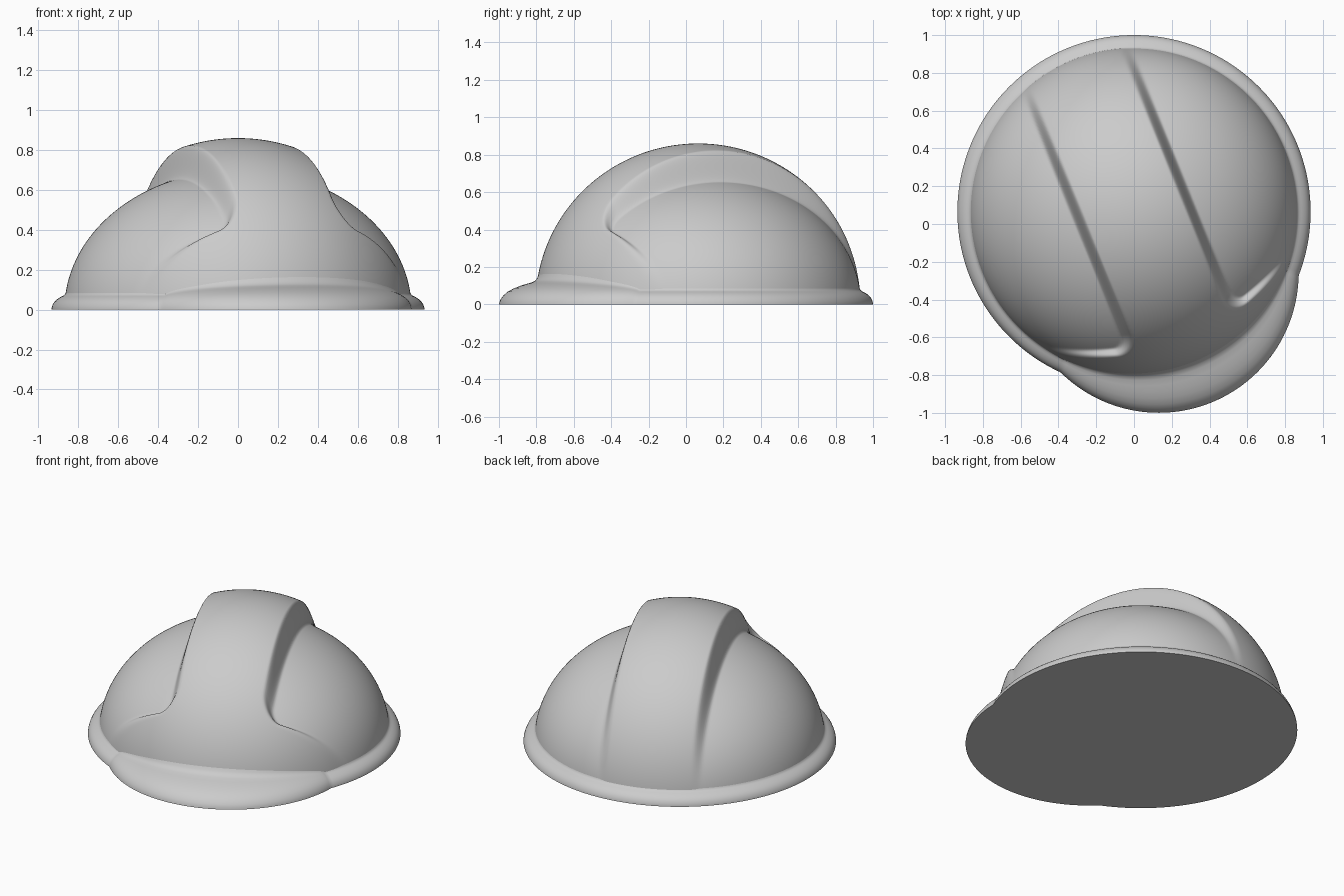
import bpy, bmesh
from math import sin, cos, pi, sqrt, hypot, radians

if "Cube" in bpy.data.objects:
    bpy.data.objects.remove(bpy.data.objects["Cube"])

SEGMENTS = 384
ROWS = 190
DOME_R, CROWN_Z, SIDE_Z = 0.87, 0.86, 0.70   # dome radius, ridge height, side height
RIDGE_HALF, CORNER, WALL = 0.285, 0.09, 0.03
FLANGE_R, BRIM_R, BRIM_SHIFT = 0.935, 0.74, 0.35

grey = bpy.data.materials.new("shell_grey")
grey.use_nodes = True
grey.diffuse_color = (0.6, 0.6, 0.6, 1)
grey.node_tree.nodes["Principled BSDF"].inputs["Base Color"].default_value = (0.6, 0.6, 0.6, 1)


def smoothstep(t):
    t = min(max(t, 0), 1)
    return t * t * (3 - 2 * t)


def loft(name, rings, cap_first=None, cap_last=None):
    """Skin closed rings of points, fanning the ends to a centre point if given."""
    bm = bmesh.new()
    rows = [[bm.verts.new(p) for p in ring] for ring in rings]
    for a, b in zip(rows, rows[1:]):
        for i in range(SEGMENTS):
            j = (i + 1) % SEGMENTS
            bm.faces.new((a[i], b[i], b[j], a[j]))
    for row, centre in ((rows[0], cap_first), (rows[-1], cap_last)):
        if centre:
            c = bm.verts.new(centre)
            for i in range(SEGMENTS):
                j = (i + 1) % SEGMENTS
                bm.faces.new((c, row[i], row[j]) if row is rows[0] else (c, row[j], row[i]))
    mesh = bpy.data.meshes.new(name)
    bm.to_mesh(mesh)
    bm.free()
    mesh.materials.append(grey)
    ob = bpy.data.objects.new(name, mesh)
    bpy.context.collection.objects.link(ob)
    # the helmet is turned slightly about its vertical axis
    ob.location.y = 0.065
    ob.rotation_euler.z = radians(22.1)
    bpy.ops.object.select_all(action='DESELECT')
    ob.select_set(True)
    bpy.context.view_layer.objects.active = ob
    bpy.ops.object.shade_smooth_by_angle(angle=radians(50))
    return ob


def dome_height(x, y, cap):
    """Full-height shell with a lowered panel on each side of the central ridge."""
    side = abs(x) - RIDGE_HALF
    front = y + 0.71 - 0.4 * x * x
    inset = CORNER - hypot(max(CORNER - side, 0), max(CORNER - front, 0))
    lowered = smoothstep((inset + WALL) / (2 * WALL))
    return cap * (CROWN_Z + (SIDE_Z - CROWN_Z) * lowered)


angles = [2 * pi * i / SEGMENTS for i in range(SEGMENTS)]

# Shell: dome with ridge and side panels
dome_rings = []
for k in range(1, ROWS + 1):
    phi = pi / 2 * k / ROWS
    r = DOME_R * sin(phi)
    ring = []
    for t in angles:
        x, y = r * cos(t), r * sin(t)
        ring.append((x, y, dome_height(x, y, cos(phi))))
    dome_rings.append(ring)
loft("helmet_shell", dome_rings, cap_first=(0, 0, CROWN_Z))

# Rim: rounded flange that swells into the front brim, with a flat underside
profile = [(0, 1), (0.05, 0.86), (0.11, 0.77), (0.2, 0.71), (0.34, 0.66), (0.5, 0.59),
           (0.65, 0.51), (0.8, 0.4), (0.9, 0.28), (0.96, 0.17), (0.99, 0.08), (1, 0)]
rim_rings = []
for a, h in profile:
    ring = []
    for t in angles:
        forward, side = -sin(t), cos(t)
        reach = BRIM_SHIFT * forward + sqrt(BRIM_R ** 2 - (BRIM_SHIFT * side) ** 2)
        outer = max(FLANGE_R, reach)
        swell = ((outer - FLANGE_R) / (BRIM_R + BRIM_SHIFT - FLANGE_R)) ** 0.6
        top = 0.1 + 0.07 * swell
        inner = DOME_R * sqrt(1 - (top / (SIDE_Z + (CROWN_Z - SIDE_Z) * swell)) ** 2) - 0.002
        r = inner + (outer - inner) * a
        ring.append((r * cos(t), r * sin(t), top * h))
    rim_rings.append(ring)
loft("rim_and_brim", rim_rings, cap_last=(0, 0, 0))
